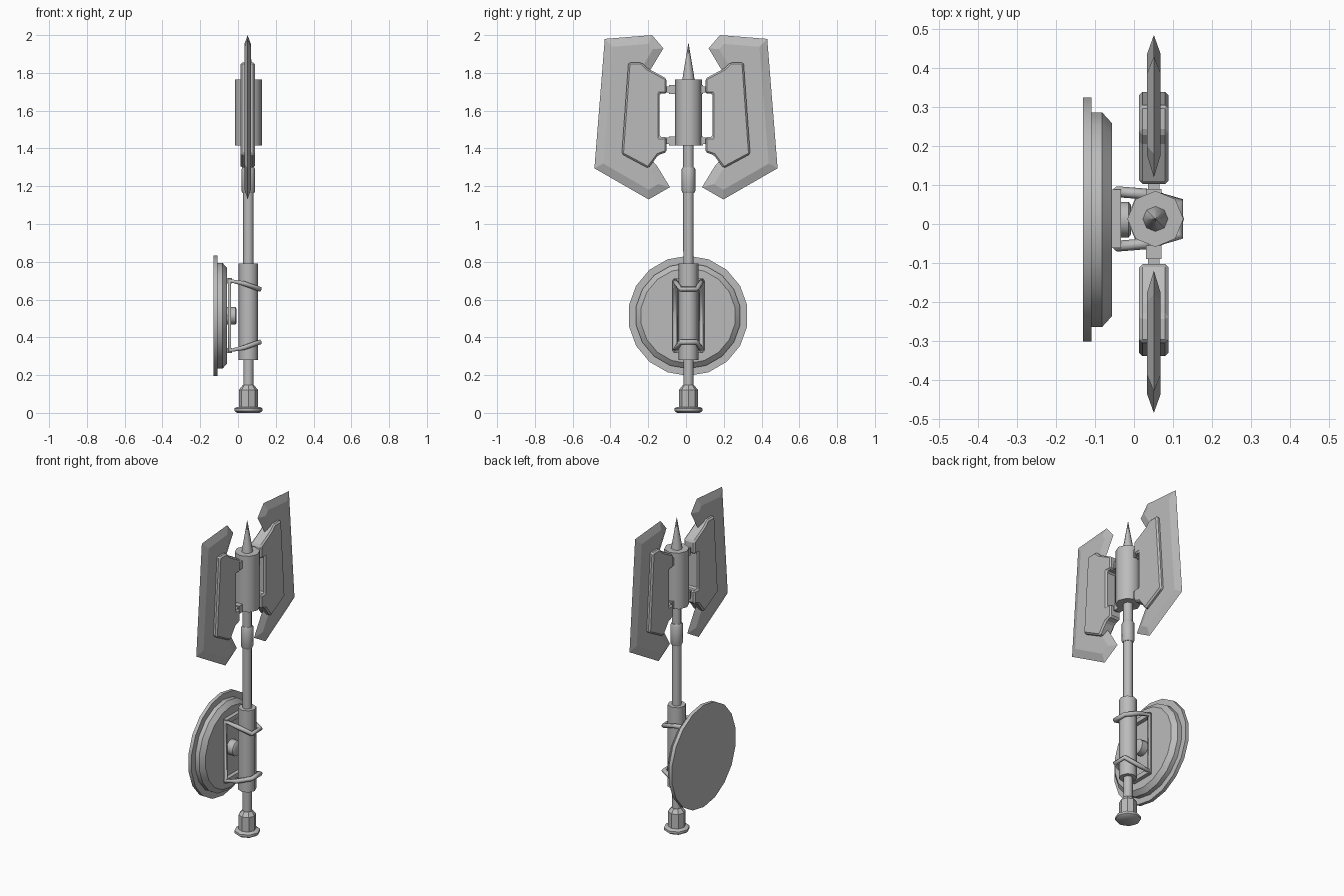
import bpy, bmesh, math
from mathutils import Matrix, Vector

cube = bpy.data.objects.get("Cube")
if cube:
    bpy.data.objects.remove(cube)

steel = bpy.data.materials.new("grey_steel")
steel.use_nodes = True
GREY = (0.5, 0.5, 0.5, 1)
steel.diffuse_color = GREY
steel.node_tree.nodes["Principled BSDF"].inputs["Base Color"].default_value = GREY

AX, AY = 0.055, 0.013      # shaft axis
BX = 0.051                 # blade plane


def finish(name, bm, smooth=None):
    bmesh.ops.recalc_face_normals(bm, faces=bm.faces)
    mesh = bpy.data.meshes.new(name)
    bm.to_mesh(mesh)
    bm.free()
    obj = bpy.data.objects.new(name, mesh)
    bpy.context.collection.objects.link(obj)
    mesh.materials.append(steel)
    if smooth:
        bpy.ops.object.select_all(action="DESELECT")
        obj.select_set(True)
        bpy.context.view_layer.objects.active = obj
        bpy.ops.object.shade_smooth_by_angle(angle=math.radians(smooth))
    return obj


def lathe(name, profile, sides=8, matrix=None, smooth=50):
    """Turned solid from (radius, height) pairs, closed at both ends."""
    bm = bmesh.new()
    rings = []
    for r, h in profile:
        rings.append([bm.verts.new((r * math.cos(a), r * math.sin(a), h))
                      for a in (math.tau * i / sides for i in range(sides))])
    for low, high in zip(rings, rings[1:]):
        for i in range(sides):
            j = (i + 1) % sides
            bm.faces.new((low[i], low[j], high[j], high[i]))
    bm.faces.new(rings[0])
    bm.faces.new(rings[-1])
    bm.transform(matrix or Matrix.Translation((AX, AY, 0)))
    return finish(name, bm, smooth)


def box(name, lo, hi):
    bm = bmesh.new()
    lo, hi = Vector(lo), Vector(hi)
    bmesh.ops.create_cube(bm, size=1, matrix=Matrix.Translation((lo + hi) / 2)
                          @ Matrix.Diagonal((hi - lo).to_4d()))
    return finish(name, bm)


# Shaft parts, bottom to top
lathe("pommel_cap", [(0.06, 0), (0.074, 0.01), (0.074, 0.024), (0.06, 0.032)])
lathe("pommel", [(0.05, 0.03), (0.05, 0.122), (0.03, 0.147)], smooth=None)
lathe("shaft", [(0.027, 0.14), (0.028, 1.42)])
lathe("grip", [(0.052, 0.28), (0.052, 0.79)])
lathe("shaft_collar", [(0.031, 1.165), (0.036, 1.175), (0.036, 1.29), (0.031, 1.30)])
lathe("head_socket", [(0.072, 1.415), (0.072, 1.765)])
lathe("spike", [(0.033, 1.76), (0.027, 1.80), (0.001, 1.955)])

# Round shield with stepped rim, facing along x
turn = Matrix.Translation((0, 0.011, 0.514)) @ Matrix.Rotation(math.pi / 2, 4, "Y")
lathe("shield", [(0.318, -0.131), (0.318, -0.109), (0.28, -0.109),
                 (0.28, -0.082), (0.252, -0.057)], 18, turn, 30)
lathe("shield_knob", [(0.046, -0.06), (0.046, -0.014), (0.038, -0.008)], 12, turn, 40)

# Bracket: one closed bar that loops round the grip twice
half = [(0.07, 0.70, -0.045), (0.064, 0.685, 0.03), (0.042, 0.655, 0.115)]
top = [(x, AY + y, z) for y, z, x in half] + [(x, AY - y, z) for y, z, x in half[::-1]]
path = top + [(x, y, 1.03 - z) for x, y, z in top[::-1]]
curve = bpy.data.curves.new("bracket", "CURVE")
curve.dimensions = "3D"
curve.bevel_depth = 0.014
curve.bevel_resolution = 1
spline = curve.splines.new("POLY")
spline.points.add(len(path) - 1)
for point, co in zip(spline.points, path):
    point.co = (*co, 1)
spline.use_cyclic_u = True
curve.materials.append(steel)
bpy.context.collection.objects.link(bpy.data.objects.new("bracket", curve))
for z in (0.33, 0.70):
    box("bracket_crossbar", (-0.06, AY - 0.075, z - 0.014), (-0.033, AY + 0.075, z + 0.014))

# Blade and cheek plate outlines as (y, z), for the +y side
blade = [(0.18, 2.0), (0.43, 1.98), (0.485, 1.295), (0.198, 1.13), (0.085, 1.195),
         (0.155, 1.31), (0.22, 1.38), (0.22, 1.77), (0.18, 1.83), (0.12, 1.93)]
cheek = [(0.305, 1.855), (0.235, 1.855), (0.205, 1.825), (0.103, 1.77), (0.103, 1.69),
         (0.14, 1.69), (0.14, 1.46), (0.103, 1.46), (0.103, 1.38), (0.147, 1.365),
         (0.2, 1.295), (0.34, 1.37)]

for side, s in (("left", 1), ("right", -1)):
    # Sharp-edged blade: each face is inset and raised to the flat
    bm = bmesh.new()
    for d in (1, -1):
        ring = [bm.verts.new((BX, s * y, z)) for y, z in blade]
        face = bm.faces.new(ring)
        face.normal_update()
        if face.normal.x * d < 0:
            face.normal_flip()
        bmesh.ops.inset_region(bm, faces=[face], thickness=0.045, use_even_offset=True,
                               use_boundary=True)
        for v in face.verts:
            v.co.x = BX + d * 0.017
    bmesh.ops.remove_doubles(bm, verts=bm.verts, dist=0.0005)
    finish(side + "_blade", bm)

    # Thick cheek plate with a chamfered rim
    bm = bmesh.new()
    face = bm.faces.new([bm.verts.new((BX - 0.038, s * y, z)) for y, z in cheek])
    out = bmesh.ops.extrude_face_region(bm, geom=[face])
    bmesh.ops.translate(bm, vec=(0.076, 0, 0),
                        verts=[g for g in out["geom"] if isinstance(g, bmesh.types.BMVert)])
    plate = finish(side + "_cheek_plate", bm)
    bevel = plate.modifiers.new("rim", "BEVEL")
    bevel.width = 0.009
    bevel.segments = 1

    # Pins joining the cheek plate to the socket
    for z in (1.712, 1.44):
        a, b = sorted((s * 0.04, s * 0.12))
        box(side + "_pin", (BX - 0.015, a, z - 0.017), (BX + 0.015, b, z + 0.017))
        a, b = sorted((s * 0.055, s * 0.09))
        box(side + "_pin_cuff", (BX - 0.02, a, z - 0.024), (BX + 0.02, b, z + 0.024))
